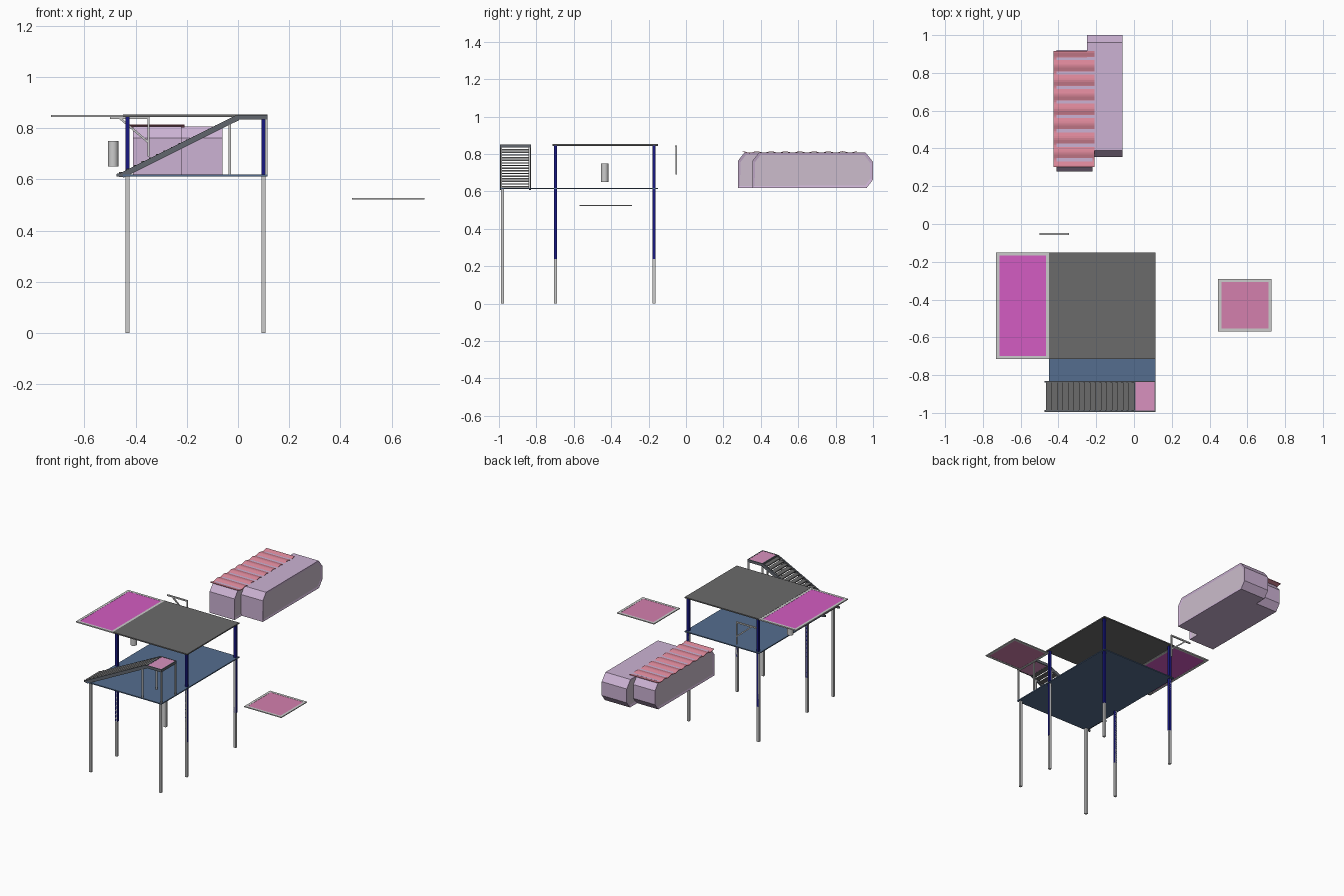
import bpy, bmesh, math
from mathutils import Vector

if "Cube" in bpy.data.objects:
    bpy.data.objects.remove(bpy.data.objects["Cube"])


def lin(c):
    return ((c + 0.055) / 1.055) ** 2.4 if c > 0.04 else c / 12.92


def mat(name, r, g, b):
    m = bpy.data.materials.new(name)
    m.diffuse_color = (lin(r), lin(g), lin(b), 1)
    m.use_nodes = True
    m.node_tree.nodes["Principled BSDF"].inputs["Base Color"].default_value = m.diffuse_color
    return m


ROOF = mat("dark_grey", .42, .42, .42)
FLOOR = mat("slate_blue", .33, .43, .56)
NAVY = mat("navy", .09, .09, .50)
MAGENTA = mat("magenta", .83, .36, .76)
PINK = mat("pink", .83, .50, .68)
PALE = mat("pale_pink", .85, .57, .75)
LILAC = mat("lilac", .80, .70, .83)
PANE = mat("pane", .80, .74, .80)
ROSE = mat("rose", .86, .53, .60)
STEEL = mat("steel", .38, .40, .43)


def finish(bm, name, *mats):
    bmesh.ops.recalc_face_normals(bm, faces=bm.faces)
    me = bpy.data.meshes.new(name)
    bm.to_mesh(me)
    bm.free()
    ob = bpy.data.objects.new(name, me)
    bpy.context.collection.objects.link(ob)
    for m in mats:
        if m:
            me.materials.append(m)
    return ob


def box(name, x, y, z, m=None):
    """Box from (min, max) ranges."""
    bm = bmesh.new()
    bmesh.ops.create_cube(bm, size=1)
    for v in bm.verts:
        v.co = [(r[0] + r[1]) / 2 + c * (r[1] - r[0]) for r, c in zip((x, y, z), v.co)]
    return finish(bm, name, m)


def post(name, x, y, z, w, m=None):
    return box(name, (x - w / 2, x + w / 2), (y - w / 2, y + w / 2), z, m)


def prism(name, pts, axis, lo, hi, m=None):
    """Extrude a profile along axis 0 (pts are y,z) or axis 1 (pts are x,z)."""
    bm = bmesh.new()
    at = lambda p, t: (t, p[0], p[1]) if axis == 0 else (p[0], t, p[1])
    f = bm.faces.new([bm.verts.new(at(p, lo)) for p in pts])
    ext = bmesh.ops.extrude_face_region(bm, geom=[f])["geom"]
    d = Vector((hi - lo, 0, 0) if axis == 0 else (0, hi - lo, 0))
    bmesh.ops.translate(bm, vec=d, verts=[g for g in ext if isinstance(g, bmesh.types.BMVert)])
    return finish(bm, name, m)


def bar(name, a, b, w, y):
    """Flat strut in the x-z plane."""
    a, b = Vector(a), Vector(b)
    n = (b - a).normalized()
    n = Vector((-n.y, n.x)) * w / 2
    return prism(name, [a + n, b + n, b - n, a - n], 1, y - w / 2, y + w / 2)


def framed_panel(name, x, y, z, rim, m, frame_m=None):
    """Flat panel held by a four-sided frame."""
    box(name + "_frame_left", (x[0], x[0] + rim), y, z, frame_m)
    box(name + "_frame_right", (x[1] - rim, x[1]), y, z, frame_m)
    inner = (x[0] + rim, x[1] - rim)
    box(name + "_frame_front", inner, (y[0], y[0] + rim), z, frame_m)
    box(name + "_frame_back", inner, (y[1] - rim, y[1]), z, frame_m)
    box(name, inner, (y[0] + rim, y[1] - rim), (z[0] + .001, z[1] - .001), m)


# Decks and posts
box("roof_deck", (-.45, .115), (-.715, -.15), (.845, .853), ROOF)
box("floor_deck", (-.45, .115), (-.995, -.15), (.612, .619), FLOOR)
for x in (-.432, .099):
    for y in (-.98, -.697, -.17):
        post("leg", x, y, (0, .612), .016)
        if y > -.9:
            post("upper_post", x + .0008, y, (.24, .845), .016, NAVY)

# Canopy and loose panel
framed_panel("canopy", (-.73, -.45), (-.715, -.15), (.844, .852), .017, MAGENTA)
framed_panel("loose_panel", (.446, .728), (-.57, -.29), (.522, .528), .017, PINK)

# Hanging drum
bm = bmesh.new()
bmesh.ops.create_cone(bm, cap_ends=True, segments=24, radius1=.02, radius2=.02, depth=.1)
bmesh.ops.translate(bm, vec=(-.488, -.435, .70), verts=bm.verts)
for f in bm.faces:
    f.smooth = len(f.verts) == 4
for e in bm.edges:
    e.smooth = all(f.smooth for f in e.link_faces)
finish(bm, "drum")

# Wall bracket
bar("bracket_arm", (-.50, .841), (-.345, .841), .009, -.053)
bar("bracket_upright", (-.349, .838), (-.349, .69), .008, -.053)
bar("bracket_brace", (-.46, .838), (-.35, .745), .008, -.053)

# Stairs: sloped stringers, open treads
N = 16
X0, Z0, RUN, RISE = -.465, .622, .465 / N, .226 / N
for y in (-.995, -.84):
    prism("stair_stringer", [(-.475, .612), (-.475, .622), (-.455, .627), (-.01, .85),
                             (.004, .85), (.004, .832), (-.445, .608)], 1, y, y + .01, STEEL)
for i in range(N):
    x, z = X0 + i * RUN, Z0 + i * RISE
    box("stair_tread", (x, x + RUN + .003), (-.988, -.837), (z, z + .007), ROOF)

# Landing on four thin posts
framed_panel("landing", (0, .115), (-.995, -.83), (.834, .852), .007, PALE, STEEL)
for x in (-.032, .11):
    for y in (-.988, -.837):
        post("landing_post", x, y, (.615, .836), .009)


def pod(name, x, y):
    """Chamfered pod with rimmed side panes."""
    (y0, y1), z0, z1 = y, .618, .808
    ob = prism(name, [(y0, z0), (y1 - .035, z0), (y1, z0 + .045), (y1, z1 - .05),
                      (y1 - .04, z1), (y0 + .035, z1), (y0, z1 - .045)], 0, x, x + .19)
    bm = bmesh.new()
    bm.from_mesh(ob.data)
    bm.normal_update()
    sides = [f for f in bm.faces if abs(f.normal.x) > .9]
    bmesh.ops.inset_individual(bm, faces=sides, thickness=.016, depth=-.004)
    for f in sides:
        f.material_index = 1
    bm.to_mesh(ob.data)
    bm.free()
    for m in (LILAC, PANE):
        ob.data.materials.append(m)


pod("pod_left", -.41, (.277, .922))
pod("pod_right", -.25, (.355, 1.0))

# Corrugated awning sheet over the left pod
wave = [(.302 + .613 * i / 64, .811 + .004 * math.cos(i * math.pi / 4)) for i in range(65)]
prism("corrugated_awning", wave + [(y, z - .003) for y, z in reversed(wave)], 0, -.425, -.21, ROSE)
